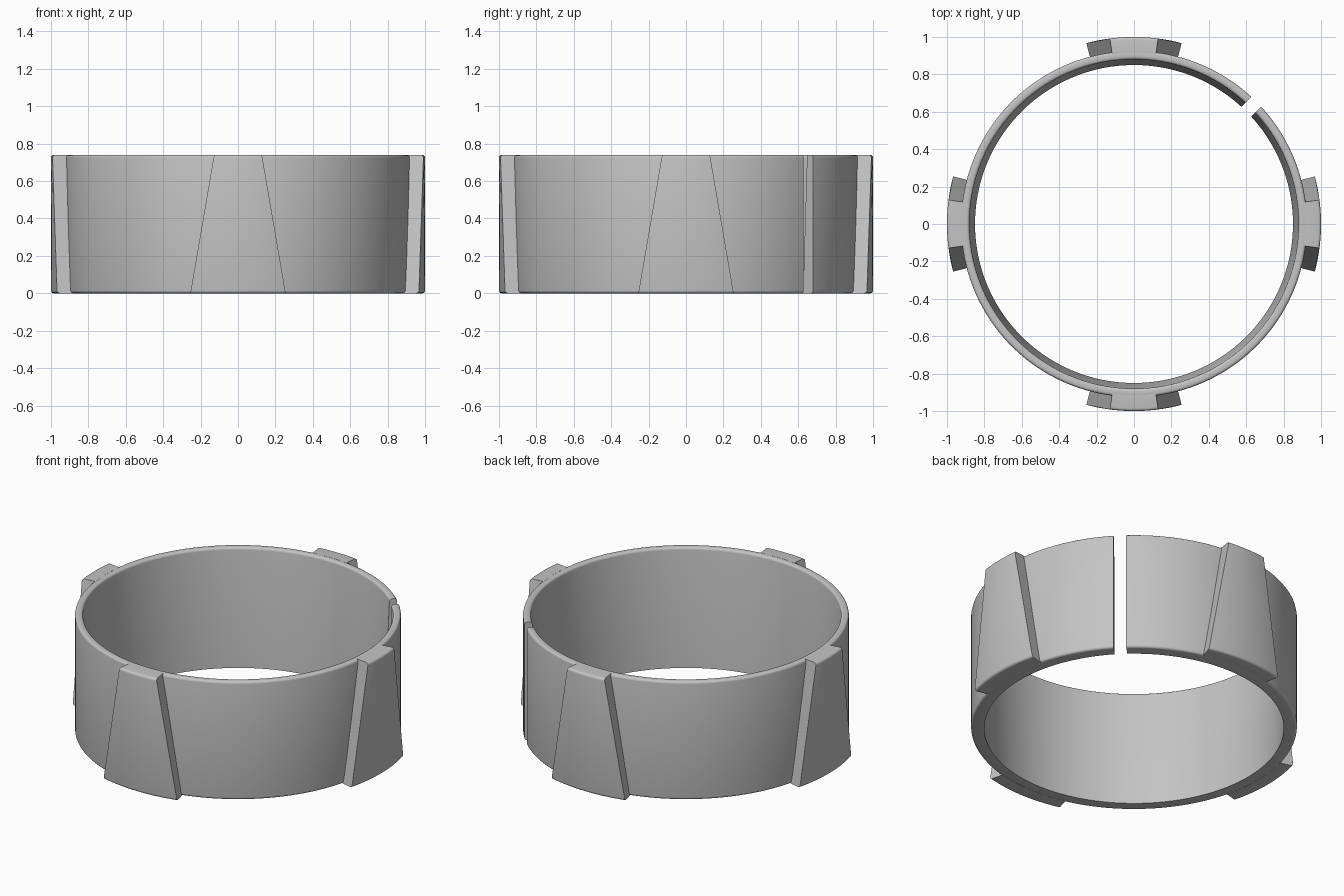
import bpy, bmesh, math

cube = bpy.data.objects.get("Cube")
if cube:
    bpy.data.objects.remove(cube, do_unlink=True)

HEIGHT = 0.74
OUTER, BORE_TOP, BORE_BOTTOM = 0.925, 0.88, 0.85
PAD_OUTER, PAD_INNER = 1.0, 0.913
ROUND = 0.015
HALF_GAP = 0.036

grey = bpy.data.materials.new("plain grey")
grey.use_nodes = True
colour = (0.55, 0.55, 0.55, 1)
grey.diffuse_color = colour
grey.node_tree.nodes["Principled BSDF"].inputs["Base Color"].default_value = colour


def corner(r, z, start, steps=4):
    """Rounded profile corner: quarter arc around (r, z)."""
    return [(r + ROUND * math.cos(a), z + ROUND * math.sin(a))
            for a in (math.radians(start + 90 * i / steps) for i in range(steps + 1))]


def sweep(name, profile, limits, steps):
    """Sweep an (r, z) profile about the z axis between angles limits(r, z)."""
    bm = bmesh.new()
    rows = []
    for i in range(steps + 1):
        row = []
        for r, z in profile:
            a, b = limits(r, z)
            t = a + (b - a) * i / steps
            row.append(bm.verts.new((r * math.cos(t), r * math.sin(t), z)))
        rows.append(row)
    n = len(profile)
    for p, q in zip(rows, rows[1:]):
        for j in range(n):
            k = (j + 1) % n
            bm.faces.new((p[j], q[j], q[k], p[k]))
    bm.faces.new(rows[0])
    bm.faces.new(rows[-1][::-1])
    bmesh.ops.recalc_face_normals(bm, faces=bm.faces)
    mesh = bpy.data.meshes.new(name)
    bm.to_mesh(mesh)
    bm.free()
    mesh.materials.append(grey)
    obj = bpy.data.objects.new(name, mesh)
    bpy.context.collection.objects.link(obj)
    bpy.ops.object.select_all(action="DESELECT")
    obj.select_set(True)
    bpy.context.view_layer.objects.active = obj
    bpy.ops.object.shade_smooth_by_angle(angle=math.radians(35))
    return obj


# Split ring: tapered bore, rounded rims, parallel-sided slot
def ring_limits(r, z):
    slot = math.asin(HALF_GAP / r)
    return math.pi / 4 + slot, math.pi / 4 + math.tau - slot


ring_profile = (corner(OUTER - ROUND, ROUND, -90)
                + corner(OUTER - ROUND, HEIGHT - ROUND, 0)
                + corner(BORE_TOP + ROUND, HEIGHT - ROUND, 90)
                + [(BORE_BOTTOM, 0)])
sweep("split_ring", ring_profile, ring_limits, 160)

# Four raised pads, narrowing towards the top
pad_profile = (corner(PAD_OUTER - ROUND, ROUND, -90)
               + corner(PAD_OUTER - ROUND, HEIGHT - ROUND, 0)
               + [(PAD_INNER, HEIGHT), (PAD_INNER, 0)])
for name, turn in (("left", 0), ("back", 90), ("right", 180), ("front", 270)):
    def pad_limits(r, z, mid=math.radians(turn)):
        half = math.asin(0.255 + (0.128 - 0.255) * z / HEIGHT)
        return mid - half, mid + half
    sweep(name + "_pad", pad_profile, pad_limits, 16)
